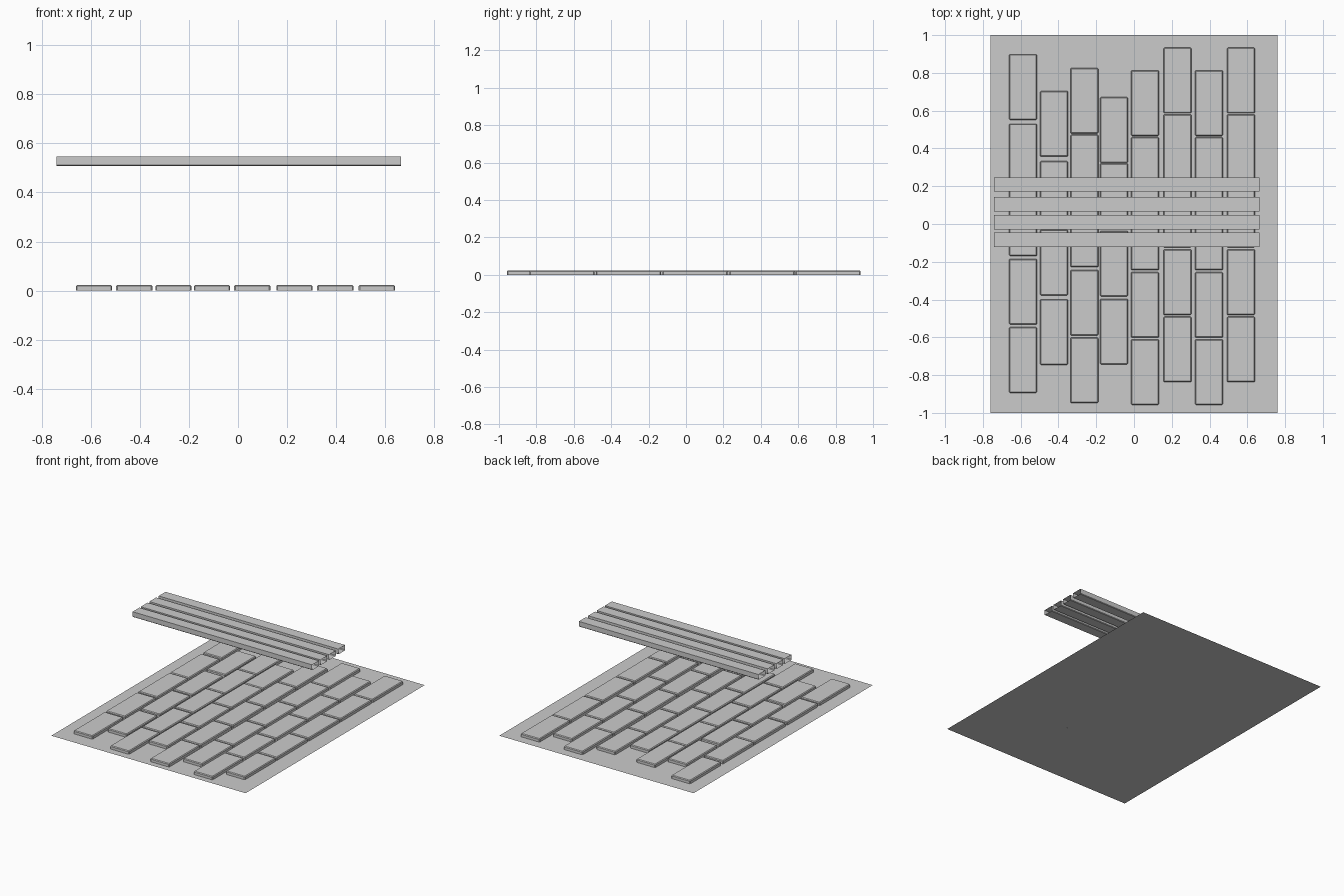
import bpy, bmesh

if "Cube" in bpy.data.objects:
    bpy.data.objects.remove(bpy.data.objects["Cube"])

def finish(name, bm):
    me = bpy.data.meshes.new(name)
    bm.to_mesh(me)
    bm.free()
    ob = bpy.data.objects.new(name, me)
    bpy.context.collection.objects.link(ob)
    return ob

def box(bm, x0, x1, y0, y1, z0, z1):
    res = bmesh.ops.create_cube(bm, size=1)
    for v in res["verts"]:
        v.co = ((x0 + x1) / 2 + v.co.x * (x1 - x0),
                (y0 + y1) / 2 + v.co.y * (y1 - y0),
                (z0 + z1) / 2 + v.co.z * (z1 - z0))

def drop_faces(bm, test):
    bm.normal_update()
    bmesh.ops.delete(bm, geom=[f for f in bm.faces if test(f)], context='FACES')

# flat ground sheet
bm = bmesh.new()
bmesh.ops.create_grid(bm, x_segments=1, y_segments=1, size=1)
for v in bm.verts:
    v.co.x *= 0.76
finish("ground_sheet", bm)

# paving bricks: one row per column, softened upper edges, open underside
W, L, H = 0.148, 0.347, 0.023

def paving_brick(name, x, y):
    bm = bmesh.new()
    box(bm, x - W / 2, x + W / 2, y - L / 2, y + L / 2, 0, H)
    edges = [e for e in bm.edges if max(v.co.z for v in e.verts) > H / 2]
    bmesh.ops.bevel(bm, geom=edges, offset=0.005, segments=1,
                    affect='EDGES', profile=0.5)
    drop_faces(bm, lambda f: f.normal.z < -0.9)
    finish(name, bm)

run_a = (0.64, 0.286, -0.071, -0.428, -0.784)
run_b = (0.76, 0.407, 0.049, -0.308, -0.664)
columns = [
    (-0.587, (0.725, 0.357, 0.004, -0.358, -0.72)),
    (-0.423, (0.53, 0.159, -0.204, -0.572)),
    (-0.263, (0.652, 0.299, -0.055, -0.416, -0.774)),
    (-0.106, (0.498, 0.147, -0.21, -0.57)),
    (0.058, run_a),
    (0.230, run_b),
    (0.397, run_a),
    (0.566, run_b),
]
for c, (x, ys) in enumerate(columns):
    for r, y in enumerate(ys):
        paving_brick(f"paving_brick_{c + 1}_{r + 1}", x, y)

# raised bench slats: hollow lengths with open ends, lower edges chamfered
for i, y in enumerate((0.209, 0.105, 0.009, -0.083)):
    bm = bmesh.new()
    box(bm, -0.74, 0.665, y - 0.038, y + 0.038, 0.508, 0.546)
    low = [e for e in bm.edges
           if all(v.co.z < 0.52 for v in e.verts)
           and abs(e.verts[0].co.x - e.verts[1].co.x) > 1]
    bmesh.ops.bevel(bm, geom=low, offset=0.004, segments=1,
                    affect='EDGES', profile=0.5)
    drop_faces(bm, lambda f: abs(f.normal.x) > 0.9)
    finish(f"bench_slat_{i + 1}", bm)
